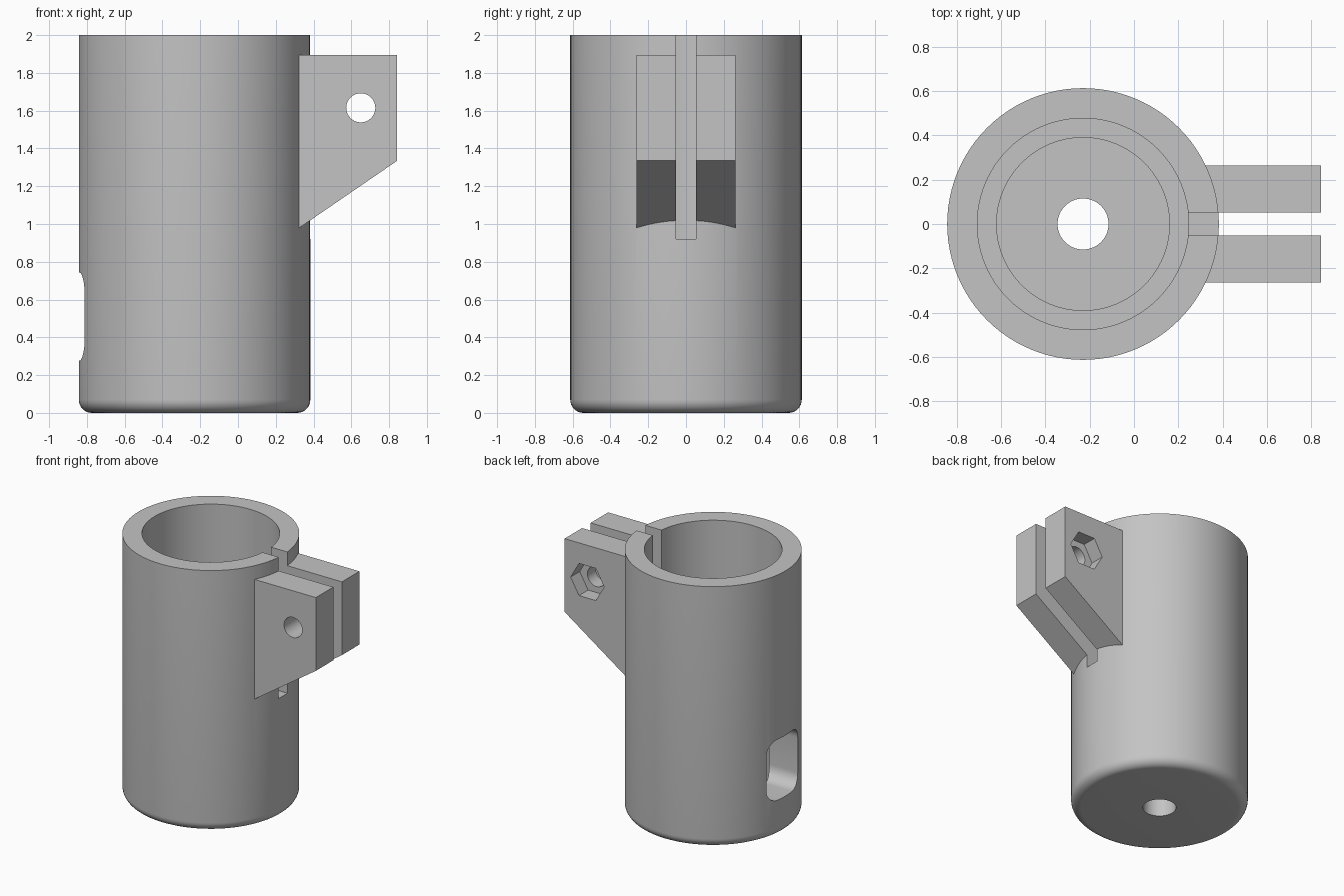
import bpy, bmesh, math
from mathutils import Vector

cube = bpy.data.objects.get("Cube")
if cube:
    bpy.data.objects.remove(cube, do_unlink=True)

CX = -0.23            # axis of the sleeve
R, BORE, LOWER, DRAIN = 0.613, 0.477, 0.39, 0.115
FILLET, FLOOR, STEP, TOP = 0.07, 0.14, 0.8, 2.0

grey = bpy.data.materials.new("plain_grey")
grey.use_nodes = True
colour = (0.55, 0.55, 0.55, 1)
grey.diffuse_color = colour
grey.node_tree.nodes["Principled BSDF"].inputs["Base Color"].default_value = colour


def make_object(name, bm):
    bmesh.ops.remove_doubles(bm, verts=bm.verts, dist=1e-5)
    bmesh.ops.recalc_face_normals(bm, faces=bm.faces)
    mesh = bpy.data.meshes.new(name)
    bm.to_mesh(mesh)
    bm.free()
    mesh.materials.append(grey)
    obj = bpy.data.objects.new(name, mesh)
    bpy.context.collection.objects.link(obj)
    return obj


def prism(name, points, offset):
    """Extrude a closed outline along the offset vector."""
    bm = bmesh.new()
    face = bm.faces.new([bm.verts.new(p) for p in points])
    new = bmesh.ops.extrude_face_region(bm, geom=[face], use_keep_orig=True)
    moved = [v for v in new["geom"] if isinstance(v, bmesh.types.BMVert)]
    bmesh.ops.translate(bm, verts=moved, vec=Vector(offset))
    return make_object(name, bm)


def ring(x, z, radius, count, y):
    angles = [math.tau * i / count for i in range(count)]
    return [(x + radius * math.cos(a), y, z + radius * math.sin(a)) for a in angles]


def combine(target, tool, operation):
    """Apply a boolean and discard the tool object."""
    tool.hide_render = True
    mod = target.modifiers.new(operation, "BOOLEAN")
    mod.object, mod.operation, mod.solver = tool, operation, "EXACT"
    bpy.context.view_layer.objects.active = target
    bpy.ops.object.modifier_apply(modifier=mod.name)
    bpy.data.objects.remove(tool, do_unlink=True)


# Stepped hollow sleeve with a rounded bottom edge, revolved from its section
section = [(DRAIN, 0)]
for i in range(9):
    a = math.pi / 2 * i / 8
    section.append((R - FILLET + FILLET * math.sin(a), FILLET - FILLET * math.cos(a)))
section += [(R, TOP), (BORE, TOP), (BORE, STEP), (LOWER, STEP), (LOWER, FLOOR), (DRAIN, FLOOR)]
bm = bmesh.new()
verts = [bm.verts.new((CX + r, 0, z)) for r, z in section]
edges = [bm.edges.new((v, verts[i - 1])) for i, v in enumerate(verts)]
bmesh.ops.spin(bm, geom=verts + edges, cent=(CX, 0, 0), axis=(0, 0, 1),
               angle=math.tau, steps=96, use_merge=True)
clamp = make_object("clamp_sleeve", bm)

# Clamping lugs, made as one block that the slot divides in two
HALF, INNER, OUTER = 0.263, 0.28, 0.843
slope = 0.355 / 0.518
lug = [(INNER, -HALF, 1.335 - slope * (OUTER - INNER)), (OUTER, -HALF, 1.335),
       (OUTER, -HALF, 1.895), (INNER, -HALF, 1.895)]
combine(clamp, prism("lugs", lug, (0, 2 * HALF, 0)), "UNION")

# Clamping slot
slot = [(0, -0.052, 0.92), (1, -0.052, 0.92), (1, -0.052, 2.1), (0, -0.052, 2.1)]
combine(clamp, prism("slot_cutter", slot, (0, 0.104, 0)), "DIFFERENCE")

# Bolt hole and hexagonal nut recess
combine(clamp, prism("bolt_cutter", ring(0.65, 1.615, 0.077, 40, -0.4), (0, 0.8, 0)), "DIFFERENCE")
combine(clamp, prism("nut_cutter", ring(0.65, 1.615, 0.142, 6, HALF - 0.11), (0, 0.3, 0)), "DIFFERENCE")

# Rounded window low in the wall opposite the lugs
window, corner = [], 0.1
for k, (sy, sz) in enumerate([(1, 1), (-1, 1), (-1, -1), (1, -1)]):
    for i in range(9):
        a = math.pi / 2 * (k + i / 8)
        window.append((-1, sy * (0.19 - corner) + corner * math.cos(a),
                       0.51 + sz * (0.232 - corner) + corner * math.sin(a)))
combine(clamp, prism("window_cutter", window, (0.7, 0, 0)), "DIFFERENCE")

# Smooth round walls, crisp edges
bpy.ops.object.select_all(action="DESELECT")
clamp.select_set(True)
bpy.context.view_layer.objects.active = clamp
bpy.ops.object.shade_smooth_by_angle(angle=math.radians(30))
